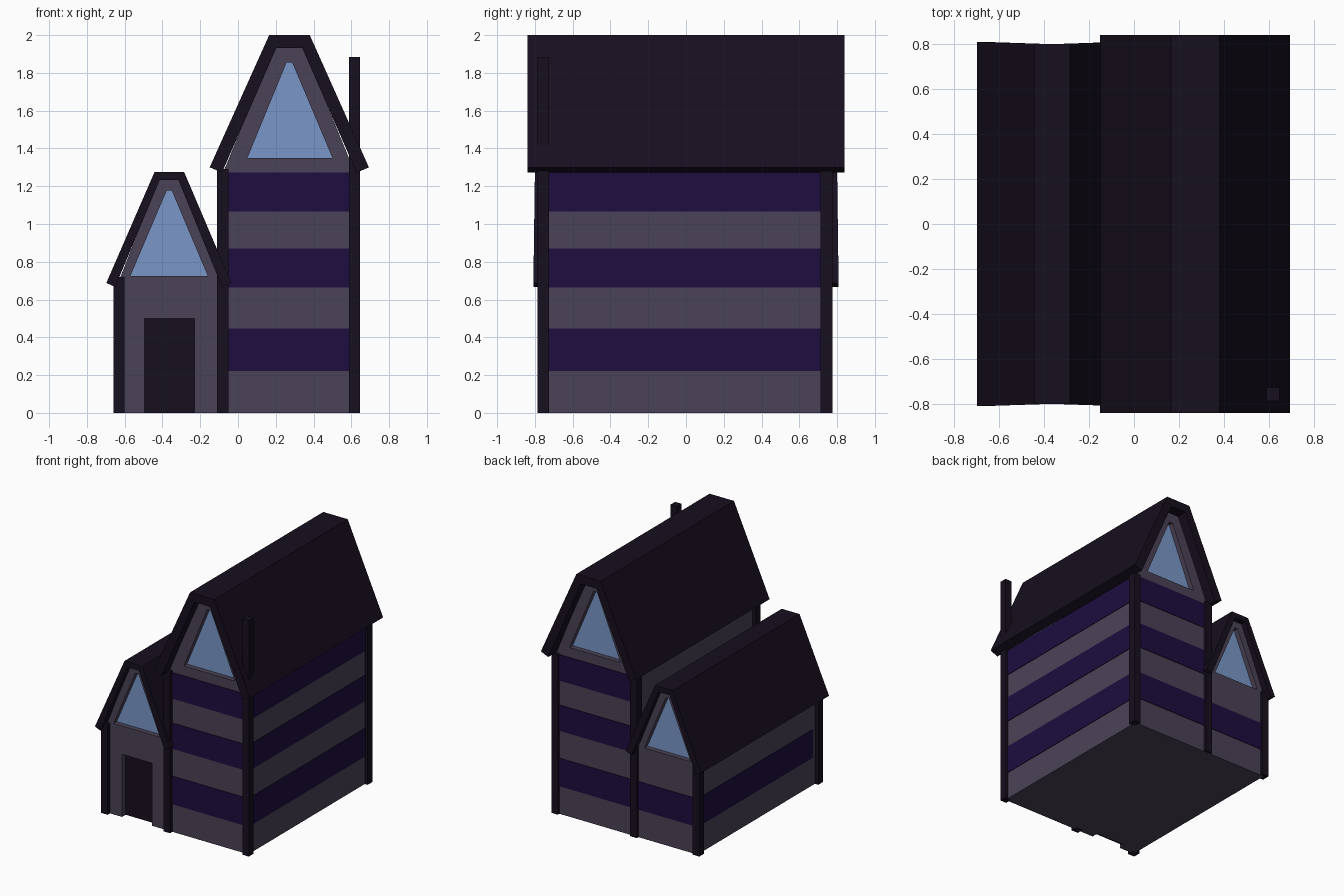
import bpy, bmesh

if "Cube" in bpy.data.objects:
    bpy.data.objects.remove(bpy.data.objects["Cube"])


def material(name, rgb):
    m = bpy.data.materials.new(name)
    m.diffuse_color = (*rgb, 1)
    m.use_nodes = True
    m.node_tree.nodes["Principled BSDF"].inputs["Base Color"].default_value = m.diffuse_color
    return m


GREY = material("plaster", (0.070, 0.055, 0.094))
PURPLE = material("purple_band", (0.013, 0.004, 0.050))
DARK = material("dark_timber", (0.0086, 0.0045, 0.0130))
GLASS = material("glass", (0.195, 0.310, 0.580))


def finish(name, bm, mat):
    bmesh.ops.recalc_face_normals(bm, faces=bm.faces)
    me = bpy.data.meshes.new(name)
    bm.to_mesh(me)
    bm.free()
    me.materials.append(mat)
    ob = bpy.data.objects.new(name, me)
    bpy.context.collection.objects.link(ob)
    return ob


def prism(name, profile, y0, y1, mat):
    """Extrude an (x, z) profile from y0 to y1."""
    bm = bmesh.new()
    a = [bm.verts.new((x, y0, z)) for x, z in profile]
    b = [bm.verts.new((x, y1, z)) for x, z in profile]
    bm.faces.new(a)
    bm.faces.new(b)
    for i in range(len(a)):
        j = (i + 1) % len(a)
        bm.faces.new((a[i], a[j], b[j], b[i]))
    return finish(name, bm, mat)


def box(name, x0, x1, y0, y1, z0, z1, mat):
    return prism(name, [(x0, z0), (x1, z0), (x1, z1), (x0, z1)], y0, y1, mat)


def frame(name, outer, inner, y0, y1, mat):
    """Wall slab with an opening, both outlines having matching points."""
    bm = bmesh.new()
    rings = [[bm.verts.new((x, y, z)) for x, z in pts]
             for pts, y in ((outer, y0), (inner, y0), (inner, y1), (outer, y1))]
    n = len(outer)
    for k in range(4):
        r, s = rings[k], rings[(k + 1) % 4]
        for i in range(n):
            j = (i + 1) % n
            bm.faces.new((r[i], r[j], s[j], s[i]))
    return finish(name, bm, mat)


W = 0.755          # half depth of the walls
RECESS = 0.04      # window depth

# Wall cores
box("tower_walls", -0.08, 0.62, -W, W, 0, 1.275, GREY)
box("wing_walls", -0.63, -0.08, -W + 0.055, W, 0, 0.68, GREY)

# Purple bands, slightly proud of the plaster
for i, (z0, z1) in enumerate([(0.222, 0.446), (0.665, 0.87), (1.065, 1.272)]):
    box(f"tower_band_{i + 1}", -0.06, 0.625, -W - 0.005, W + 0.005, z0, z1, PURPLE)
box("wing_band", -0.635, -0.07, -W + 0.06, W + 0.005, 0.222, 0.446, PURPLE)

# Wing front wall with door opening, and recessed door
prism("wing_front_wall",
      [(-0.63, 0), (-0.495, 0), (-0.495, 0.5), (-0.23, 0.5), (-0.23, 0),
       (-0.08, 0), (-0.08, 0.68), (-0.63, 0.68)], -W, -W + 0.055, GREY)
box("door", -0.495, -0.23, -W + 0.045, -W + 0.06, 0, 0.5, DARK)

# Gable walls and windows at both ends
gables = {
    "tower": ([(-0.08, 1.27), (0.195, 1.94), (0.345, 1.94), (0.62, 1.27)],
              [(0.05, 1.35), (0.257, 1.855), (0.287, 1.855), (0.50, 1.35)]),
    "wing": ([(-0.64, 0.675), (-0.42, 1.24), (-0.31, 1.24), (-0.085, 0.675)],
             [(-0.57, 0.725), (-0.377, 1.178), (-0.351, 1.178), (-0.16, 0.725)]),
}
for part, (outer, inner) in gables.items():
    for end, s in (("front", -1), ("back", 1)):
        frame(f"{part}_{end}_gable", outer, inner, s * W, s * (W - 0.06), GREY)
        prism(f"{part}_{end}_window", inner, s * (W - RECESS), s * (W - 0.055), GLASS)

# Roof shells
prism("tower_roof",
      [(-0.15, 1.30), (0.165, 2.0), (0.38, 2.0), (0.693, 1.30),
       (0.628, 1.272), (0.34, 1.932), (0.203, 1.932), (-0.085, 1.272)],
      -0.84, 0.84, DARK)
wing_roof = prism("wing_roof",
                  [(-0.697, 0.688), (-0.442, 1.275), (-0.285, 1.275), (-0.035, 0.688),
                   (-0.085, 0.667), (-0.315, 1.232), (-0.415, 1.232), (-0.65, 0.667)],
                  -0.80, 0.80, DARK)
for v in wing_roof.data.vertices:      # eaves flare out a little
    if v.co.z < 0.9:
        v.co.y *= 1.01

# Corner posts; the front right one carries on up as the chimney
for name, x0, x1, front_top, back_top in (
        ("left", -0.66, -0.60, 0.72, 0.72),
        ("middle", -0.11, -0.05, 1.29, 1.29),
        ("right", 0.588, 0.645, 1.885, 1.28)):
    box(f"{name}_front_post", x0, x1, -0.785, -0.725, 0, front_top, DARK)
    box(f"{name}_back_post", x0, x1, 0.713, 0.775, 0, back_top, DARK)
